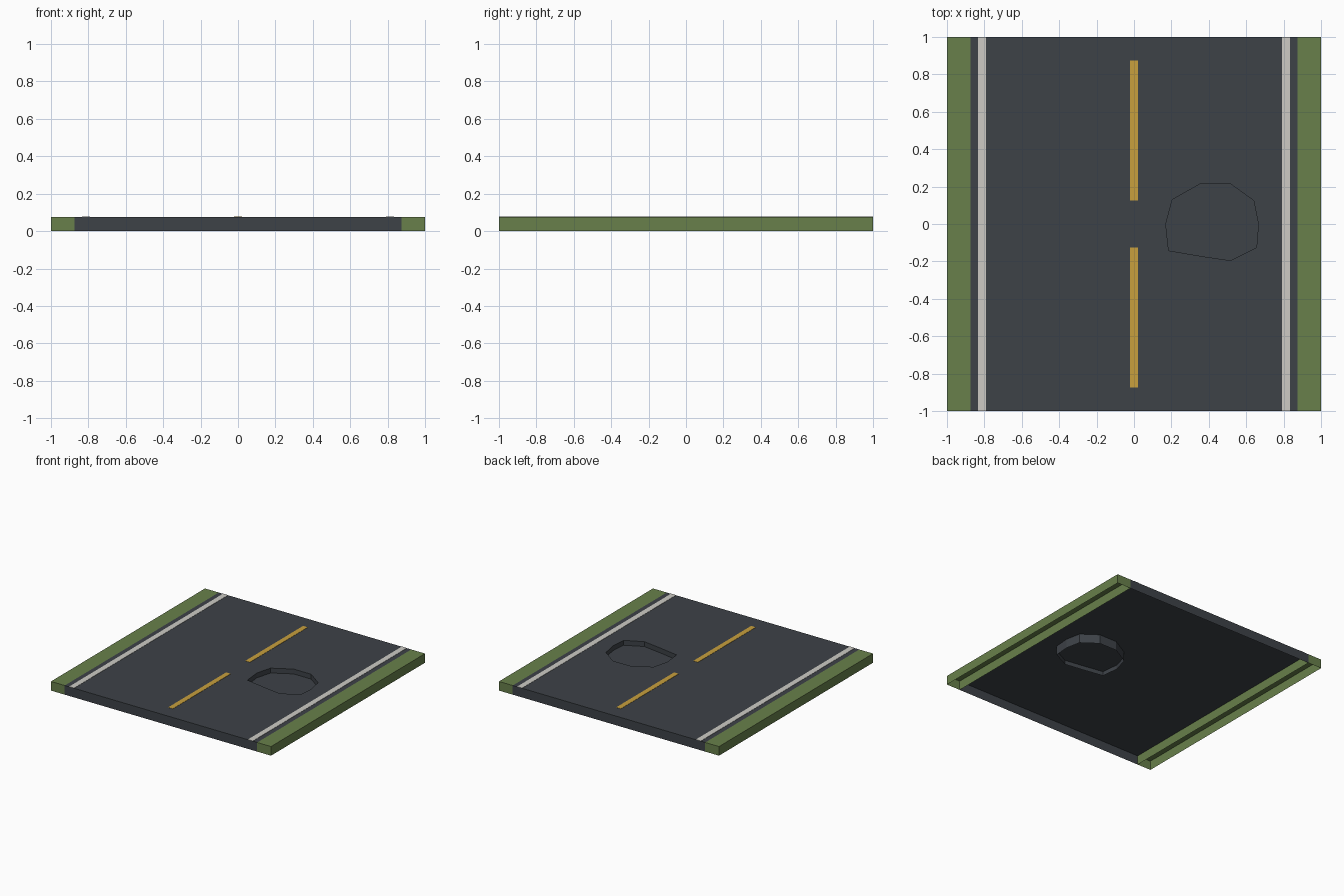
import bpy, bmesh

cube = bpy.data.objects.get("Cube")
if cube:
    bpy.data.objects.remove(cube, do_unlink=True)

HEIGHT = 0.075
ROAD_HALF = 0.875
PIT_FLOOR = 0.035


def material(name, rgb):
    m = bpy.data.materials.new(name)
    m.use_nodes = True
    m.diffuse_color = (*rgb, 1)
    bsdf = m.node_tree.nodes["Principled BSDF"]
    bsdf.inputs["Base Color"].default_value = (*rgb, 1)
    bsdf.inputs["Roughness"].default_value = 0.9
    return m


asphalt = material("asphalt", (0.047, 0.054, 0.064))
grass = material("grass", (0.138, 0.216, 0.07))
white = material("white_paint", (0.61, 0.6, 0.56))
yellow = material("yellow_paint", (0.578, 0.352, 0.047))


def finish(name, bm, mat):
    mesh = bpy.data.meshes.new(name)
    bm.to_mesh(mesh)
    bm.free()
    mesh.materials.append(mat)
    obj = bpy.data.objects.new(name, mesh)
    bpy.context.collection.objects.link(obj)
    return obj


def open_box(name, x0, x1, y0, y1, z0, z1, mat):
    """Box without a bottom face."""
    bm = bmesh.new()
    bmesh.ops.create_cube(bm, size=1)
    for v in bm.verts:
        v.co = (x1 if v.co.x > 0 else x0,
                y1 if v.co.y > 0 else y0,
                z1 if v.co.z > 0 else z0)
    bm.normal_update()
    bottom = [f for f in bm.faces if f.normal.z < -0.5]
    bmesh.ops.delete(bm, geom=bottom, context='FACES_ONLY')
    return finish(name, bm, mat)


def ring(bm, points, z):
    verts = [bm.verts.new((x, y, z)) for x, y in points]
    edges = [bm.edges.new((a, b)) for a, b in zip(verts, verts[1:] + verts[:1])]
    return verts, edges


# Road sheet with an irregular hole, and its front and back ends
pit = [(0.665, 0), (0.64, 0.125), (0.515, 0.215), (0.355, 0.215), (0.205, 0.13),
       (0.17, 0), (0.185, -0.142), (0.36, -0.172), (0.515, -0.195), (0.655, -0.125)]
corners = [(-ROAD_HALF, -1), (ROAD_HALF, -1), (ROAD_HALF, 1), (-ROAD_HALF, 1)]
bm = bmesh.new()
outer, outer_edges = ring(bm, corners, HEIGHT)
rim, rim_edges = ring(bm, pit, HEIGHT)
bmesh.ops.triangle_fill(bm, edges=outer_edges + rim_edges, use_beauty=True,
                        normal=(0, 0, 1))
foot, _ = ring(bm, corners, 0)
for a, b in ((0, 1), (2, 3)):
    bm.faces.new((foot[a], foot[b], outer[b], outer[a]))
finish("road", bm, asphalt)

# Pothole walls and raised floor
bm = bmesh.new()
top, _ = ring(bm, pit, HEIGHT)
base, _ = ring(bm, pit, 0)
for i in range(len(pit)):
    j = (i + 1) % len(pit)
    bm.faces.new((top[i], top[j], base[j], base[i]))
bm.faces.new(ring(bm, pit, PIT_FLOOR)[0])
finish("pothole", bm, asphalt)

# Grass verges and edge lines on both sides
for side, s in (("left", 1), ("right", -1)):
    x0, x1 = sorted((s * ROAD_HALF, s))
    open_box(side + "_verge", x0, x1, -1, 1, 0, HEIGHT, grass)
    x0, x1 = sorted((s * 0.79, s * 0.835))
    open_box(side + "_edge_line", x0, x1, -1, 1, HEIGHT, HEIGHT + 0.002, white)

# Centre dashes
for end, s in (("back", 1), ("front", -1)):
    y0, y1 = sorted((s * 0.125, s * 0.875))
    open_box(end + "_centre_dash", -0.021, 0.021, y0, y1, HEIGHT, HEIGHT + 0.002, yellow)
